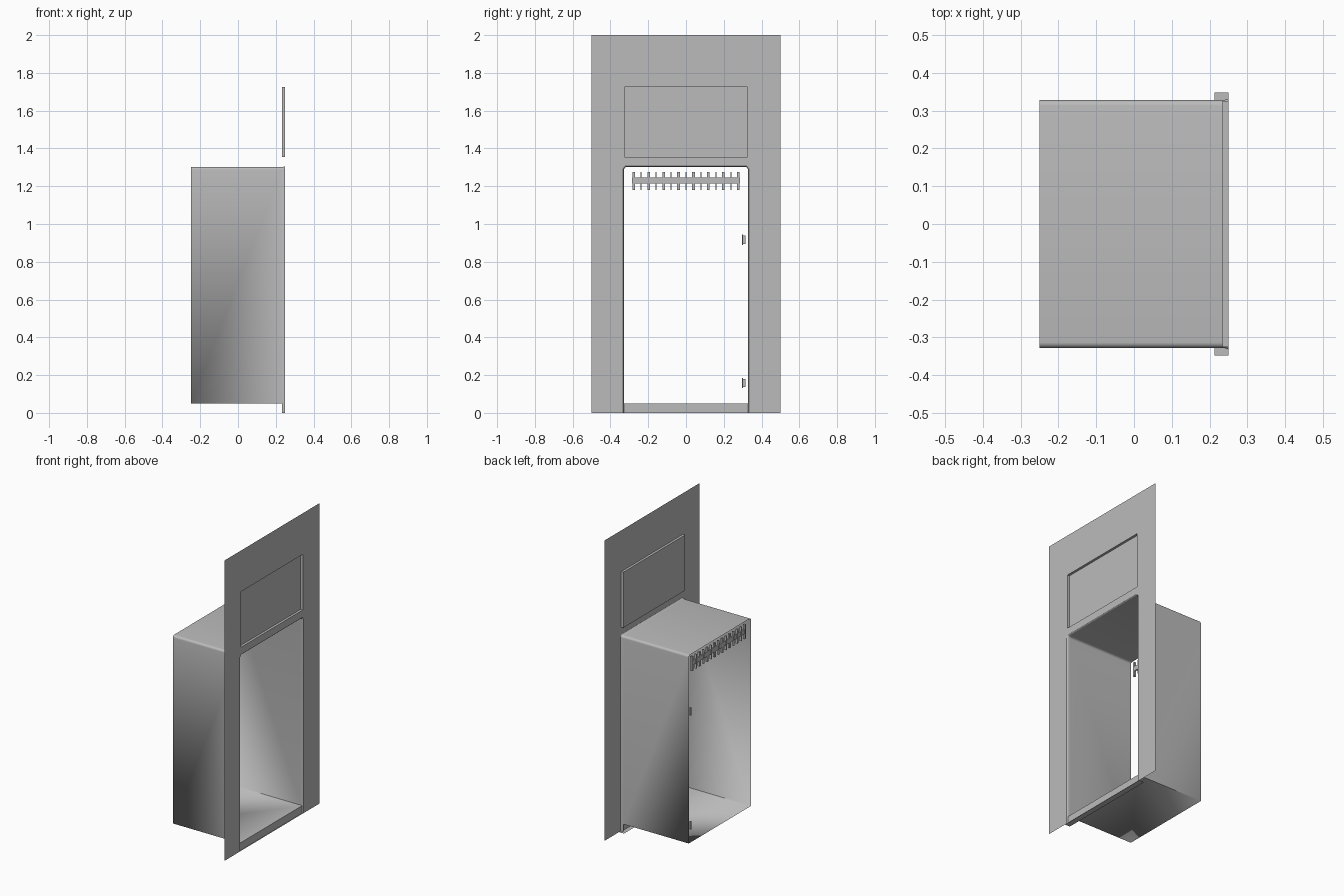
import bpy, bmesh, math

cube = bpy.data.objects.get("Cube")
if cube:
    bpy.data.objects.remove(cube, do_unlink=True)

# Single painted metal colour
grey = bpy.data.materials.new("light_grey_metal")
grey.use_nodes = True
grey.diffuse_color = (0.5, 0.5, 0.5, 1)
grey.node_tree.nodes["Principled BSDF"].inputs["Base Color"].default_value = (0.5, 0.5, 0.5, 1)

FRONT, BACK = 0.25, -0.25
HALF, TOP, FLOOR = 0.328, 1.302, 0.05
FLARE, LIP = 0.006, 0.018


def finish(name, bm, smooth=False):
    bmesh.ops.remove_doubles(bm, verts=bm.verts[:], dist=0.00001)
    mesh = bpy.data.meshes.new(name)
    bm.to_mesh(mesh)
    bm.free()
    mesh.materials.append(grey)
    obj = bpy.data.objects.new(name, mesh)
    bpy.context.collection.objects.link(obj)
    if smooth:
        bpy.ops.object.select_all(action='DESELECT')
        obj.select_set(True)
        bpy.context.view_layer.objects.active = obj
        bpy.ops.object.shade_smooth_by_angle(angle=math.radians(35))
    return obj


def face(bm, points):
    return bm.faces.new([bm.verts.new(p) for p in points])


def rect_x(bm, x, y0, y1, z0, z1):
    face(bm, [(x, y0, z0), (x, y1, z0), (x, y1, z1), (x, y0, z1)])


def rect_z(bm, z, x0, x1, y0, y1):
    face(bm, [(x0, y0, z), (x1, y0, z), (x1, y1, z), (x0, y1, z)])


def add_box(bm, x0, x1, y0, y1, z0, z1):
    made = bmesh.ops.create_cube(bm, size=1)["verts"]
    for v in made:
        v.co.x = x1 if v.co.x > 0 else x0
        v.co.y = y1 if v.co.y > 0 else y0
        v.co.z = z1 if v.co.z > 0 else z0


def arch(x, grow, base, radius=0.015, steps=5):
    """Inverted U with rounded top corners, from -y foot to +y foot."""
    half, top = HALF + grow, TOP + grow
    left = [(x, -half, base)]
    for i in range(steps + 1):
        a = math.pi / 2 * i / steps
        left.append((x, -half + radius * (1 - math.cos(a)), top - radius * (1 - math.sin(a))))
    return left + [(x, -y, z) for x, y, z in reversed(left)]


def loft(bm, sections):
    rings = [[bm.verts.new(p) for p in s] for s in sections]
    for a, b in zip(rings, rings[1:]):
        for i in range(len(a) - 1):
            bm.faces.new((a[i], a[i + 1], b[i + 1], b[i]))


# Front panel sheet around the doorway and the display recess
SY, SZ0, SZ1 = 0.325, 1.356, 1.726
bm = bmesh.new()
opening = arch(FRONT, FLARE, 0)
middle = len(opening) // 2
crown = (FRONT, 0, TOP + FLARE)
face(bm, [(FRONT, -0.5, 0)] + opening[:middle] + [crown, (FRONT, 0, SZ0), (FRONT, -0.5, SZ0)])
face(bm, [(FRONT, 0.5, 0), (FRONT, 0.5, SZ0), (FRONT, 0, SZ0), crown] + opening[middle:])
rect_x(bm, FRONT, -0.5, -SY, SZ0, SZ1)
rect_x(bm, FRONT, SY, 0.5, SZ0, SZ1)
rect_x(bm, FRONT, -0.5, 0.5, SZ1, 2)
finish("front_panel", bm)

# Display recess: four shallow walls and a back plate
bm = bmesh.new()
add_box(bm, FRONT - 0.016, FRONT, -SY, SY, SZ0, SZ1)
bm.faces.ensure_lookup_table()
front_faces = [f for f in bm.faces if f.calc_center_median().x > FRONT - 0.001]
bmesh.ops.delete(bm, geom=front_faces, context='FACES_ONLY')
bmesh.ops.reverse_faces(bm, faces=bm.faces[:])
finish("display_recess", bm)

# Open-ended housing: walls and roof, with a floor
bm = bmesh.new()
loft(bm, [arch(BACK, 0, FLOOR), arch(FRONT - LIP, 0, FLOOR)])
rect_z(bm, FLOOR, BACK, FRONT - 0.007, -HALF, HALF)
finish("housing", bm, smooth=True)

# Curved lip joining the housing to the panel
bm = bmesh.new()
lip = []
for i in range(5):
    a = math.pi / 2 * i / 4
    lip.append(arch(FRONT - LIP + LIP * math.sin(a), FLARE * (1 - math.cos(a)), 0))
loft(bm, lip)
finish("doorway_lip", bm, smooth=True)

# Sill below the floor and the flange under it
bm = bmesh.new()
rect_x(bm, FRONT - 0.007, -HALF, HALF, 0, FLOOR)
finish("door_sill", bm)
bm = bmesh.new()
rect_z(bm, 0, 0.213, FRONT, -0.348, 0.348)
finish("bottom_flange", bm)

# Toothed rail near the rear opening
bm = bmesh.new()
add_box(bm, -0.242, -0.232, -0.285, 0.285, 1.215, 1.245)
for i in range(15):
    y = -0.277 + i * 0.554 / 14
    wide = 0.007 if i % 2 == 0 else 0.003
    add_box(bm, -0.244, -0.23, y - wide, y + wide, 1.18, 1.275)
finish("toothed_rail", bm)

# Two small rear brackets on the left wall
for name, z in (("upper_bracket", 0.917), ("lower_bracket", 0.158)):
    bm = bmesh.new()
    add_box(bm, -0.248, -0.236, 0.296, 0.302, z - 0.027, z + 0.027)
    add_box(bm, -0.248, -0.244, 0.302, 0.314, z - 0.022, z + 0.022)
    finish(name, bm)
